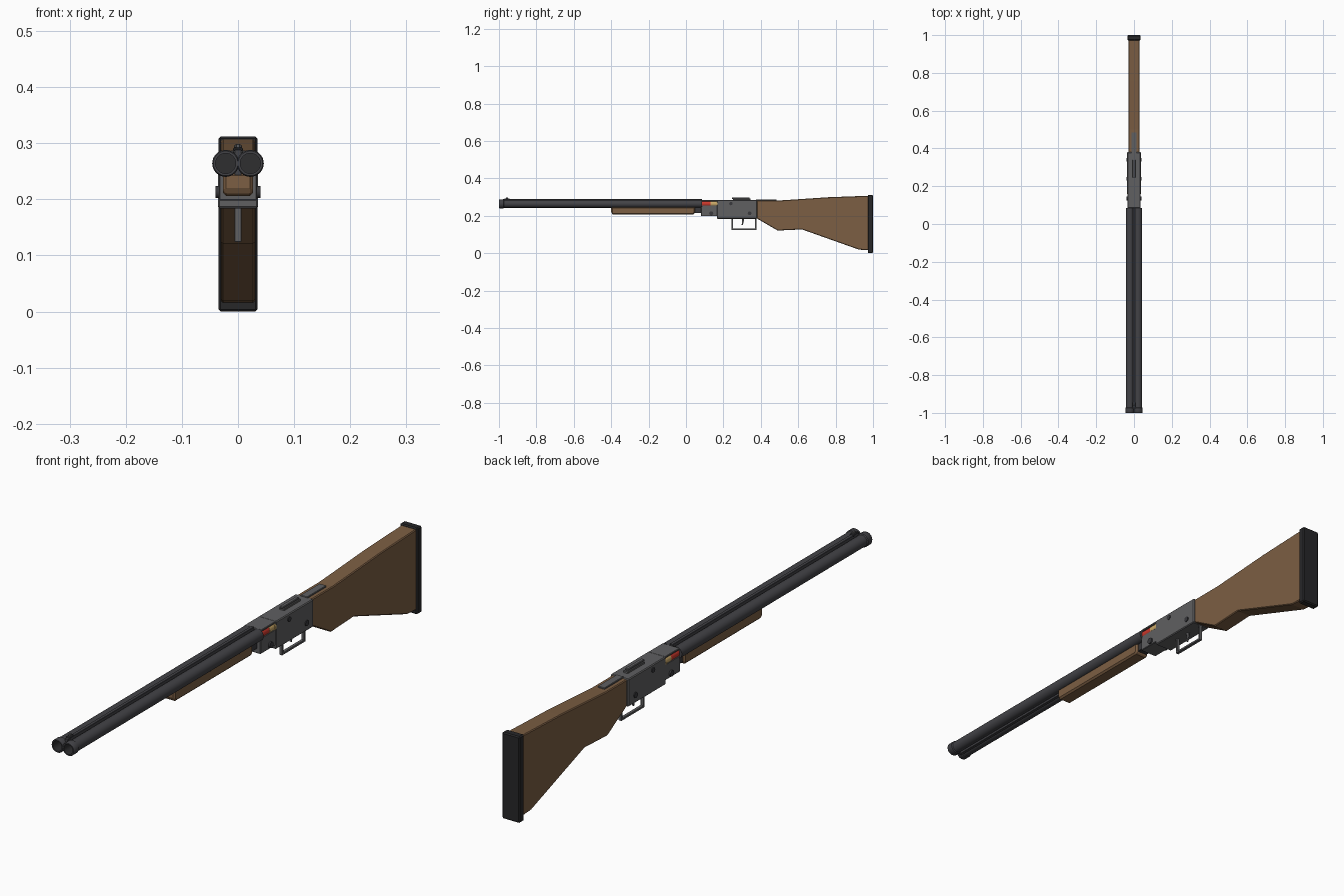
import bpy, bmesh, math
from mathutils import Matrix

if "Cube" in bpy.data.objects:
    bpy.data.objects.remove(bpy.data.objects["Cube"])


def material(name, rgb, rough=0.6):
    m = bpy.data.materials.new(name)
    m.use_nodes = True
    m.diffuse_color = (*rgb, 1)
    node = m.node_tree.nodes["Principled BSDF"]
    node.inputs["Base Color"].default_value = (*rgb, 1)
    node.inputs["Roughness"].default_value = rough
    return m


BLUED = material("blued steel", (0.055, 0.055, 0.062))
STEEL = material("grey steel", (0.115, 0.115, 0.12))
DARK = material("dark steel", (0.04, 0.04, 0.045))
WOOD = material("walnut", (0.2, 0.112, 0.056))
RUBBER = material("black rubber", (0.02, 0.02, 0.022))
BORE = material("bore black", (0.028, 0.028, 0.03))
RED = material("red shell", (0.6, 0.04, 0.025))
BRASS = material("brass", (0.6, 0.4, 0.14))


def finish(bm, name, mats, bevel=0, smooth=False):
    bmesh.ops.recalc_face_normals(bm, faces=bm.faces)
    mesh = bpy.data.meshes.new(name)
    bm.to_mesh(mesh)
    bm.free()
    for m in mats:
        mesh.materials.append(m)
    ob = bpy.data.objects.new(name, mesh)
    bpy.context.collection.objects.link(ob)
    if bevel:
        mod = ob.modifiers.new("Bevel", "BEVEL")
        mod.width, mod.segments = bevel, 1
        mod.limit_method, mod.angle_limit = "ANGLE", math.radians(40)
    if smooth:
        bpy.ops.object.select_all(action="DESELECT")
        ob.select_set(True)
        bpy.context.view_layer.objects.active = ob
        bpy.ops.object.shade_smooth_by_angle(angle=math.radians(35))
    return ob


def box(name, mat, x, y, z, bevel=0.002):
    """Box from (min, max) ranges on each axis."""
    bm = bmesh.new()
    bmesh.ops.create_cube(bm, size=1)
    for v in bm.verts:
        for i, (lo, hi) in enumerate((x, y, z)):
            v.co[i] = lo if v.co[i] < 0 else hi
    return finish(bm, name, [mat], bevel)


def side_profile(name, mat, points, half, bevel=0.003):
    """Extrude a (y, z) outline across x."""
    bm = bmesh.new()
    face = bm.faces.new([bm.verts.new((-half, y, z)) for y, z in points])
    ext = bmesh.ops.extrude_face_region(bm, geom=[face])
    for v in ext["geom"]:
        if isinstance(v, bmesh.types.BMVert):
            v.co.x = half
    return finish(bm, name, [mat], bevel)


def lathe(name, mats, profile, x, z, rule=None, sides=32):
    """Revolve (y, radius) points around an axis along y; rule picks the material."""
    bm = bmesh.new()
    rings = []
    for y, r in profile:
        rings.append([bm.verts.new((x + r * math.cos(math.tau * i / sides), y,
                                    z + r * math.sin(math.tau * i / sides)))
                      for i in range(sides)])
    for k, (a, b) in enumerate(zip(rings, rings[1:])):
        for i in range(sides):
            j = (i + 1) % sides
            f = bm.faces.new((a[i], a[j], b[j], b[i]))
            f.material_index = rule(k) if rule else 0
    for ring, k in ((rings[0], 0), (rings[-1], len(rings) - 2)):
        f = bm.faces.new(ring)
        f.material_index = rule(k) if rule else 0
    return finish(bm, name, mats, smooth=True)


def pin(name, x, y, z, r):
    """Round pin across the action, showing on both sides."""
    bm = bmesh.new()
    turn = Matrix.Translation((0, y, z)) @ Matrix.Rotation(math.pi / 2, 4, "Y")
    bmesh.ops.create_cone(bm, cap_ends=True, segments=16, radius1=r, radius2=r,
                          depth=2 * x, matrix=turn)
    return finish(bm, name, [DARK], smooth=True)


# Barrels with hollow muzzles, and the shells behind them
for side, x in (("left", 0.022), ("right", -0.022)):
    lathe(side + "_barrel", [BLUED, BORE],
          [(-0.75, 0.018), (-1.0, 0.018), (-1.0, 0.022), (-0.997, 0.024),
           (-0.975, 0.024), (-0.972, 0.021), (0.085, 0.021)],
          x, 0.264, lambda k: 1 if k == 0 else 0)
    sx = x * 0.86
    lathe(side + "_shell", [RED, BRASS],
          [(0.08, 0.0155), (0.132, 0.0155), (0.132, 0.016), (0.16, 0.016),
           (0.16, 0.018), (0.168, 0.018)],
          sx, 0.264, lambda k: 0 if k == 0 else 1, 20)

# Sighting rib, bead and lower rib
box("top_rib", BLUED, (-0.006, 0.006), (-0.98, 0.085), (0.272, 0.289), 0.001)
box("lower_rib", BLUED, (-0.006, 0.006), (-0.98, 0.085), (0.242, 0.256), 0.001)
box("front_sight_base", DARK, (-0.008, 0.008), (-0.97, -0.945), (0.286, 0.292), 0.001)
box("front_sight_bead", STEEL, (-0.004, 0.004), (-0.963, -0.952), (0.29, 0.299), 0.001)

# Fore-end
side_profile("fore_end", WOOD,
             [(-0.40, 0.248), (-0.40, 0.214), (-0.39, 0.206), (0.038, 0.206),
              (0.048, 0.214), (0.048, 0.248)], 0.027, 0.006)

# Hinged breech block and its top cover
box("breech_block", STEEL, (-0.034, 0.034), (0.08, 0.168), (0.198, 0.256))
box("breech_cover", STEEL, (-0.034, 0.034), (0.085, 0.168), (0.277, 0.284), 0.0015)
box("breech_web", DARK, (-0.004, 0.004), (0.08, 0.168), (0.25, 0.28), 0)
box("fore_end_iron", DARK, (-0.02, 0.02), (0.045, 0.085), (0.215, 0.25), 0.001)

# Receiver
box("receiver", STEEL, (-0.036, 0.036), (0.165, 0.38), (0.184, 0.284), 0.003)
pin("hinge_pin", 0.040, 0.135, 0.213, 0.011)
pin("upper_receiver_pin", 0.039, 0.24, 0.265, 0.009)
pin("lower_receiver_pin", 0.039, 0.34, 0.213, 0.010)
box("top_lever_base", STEEL, (-0.009, 0.009), (0.25, 0.345), (0.282, 0.291), 0.001)
box("top_lever", STEEL, (-0.007, 0.007), (0.245, 0.34), (0.291, 0.298), 0.002)
box("tang", STEEL, (-0.014, 0.014), (0.375, 0.485), (0.276, 0.287), 0.0015)

# Trigger guard and trigger
LOW, HIGH, BAR = 0.124, 0.187, 0.008
box("guard_front", STEEL, (-0.006, 0.006), (0.243, 0.243 + BAR), (LOW, HIGH), 0.001)
box("guard_rear", STEEL, (-0.006, 0.006), (0.377 - BAR, 0.377), (LOW, HIGH), 0.001)
box("guard_bottom", STEEL, (-0.006, 0.006), (0.243, 0.377), (LOW, LOW + BAR), 0.001)
side_profile("trigger", STEEL,
             [(0.298, 0.187), (0.300, 0.165), (0.297, 0.152), (0.303, 0.150),
              (0.308, 0.165), (0.312, 0.187)], 0.003, 0)

# Butt stock and recoil pad
side_profile("stock", WOOD,
             [(0.378, 0.282), (0.50, 0.282), (0.58, 0.287), (0.76, 0.299),
              (0.975, 0.307), (0.975, 0.016), (0.925, 0.019), (0.62, 0.127),
              (0.49, 0.121), (0.378, 0.186)], 0.030)
box("recoil_pad", RUBBER, (-0.035, 0.035), (0.972, 1.0), (0.0, 0.312), 0.004)
